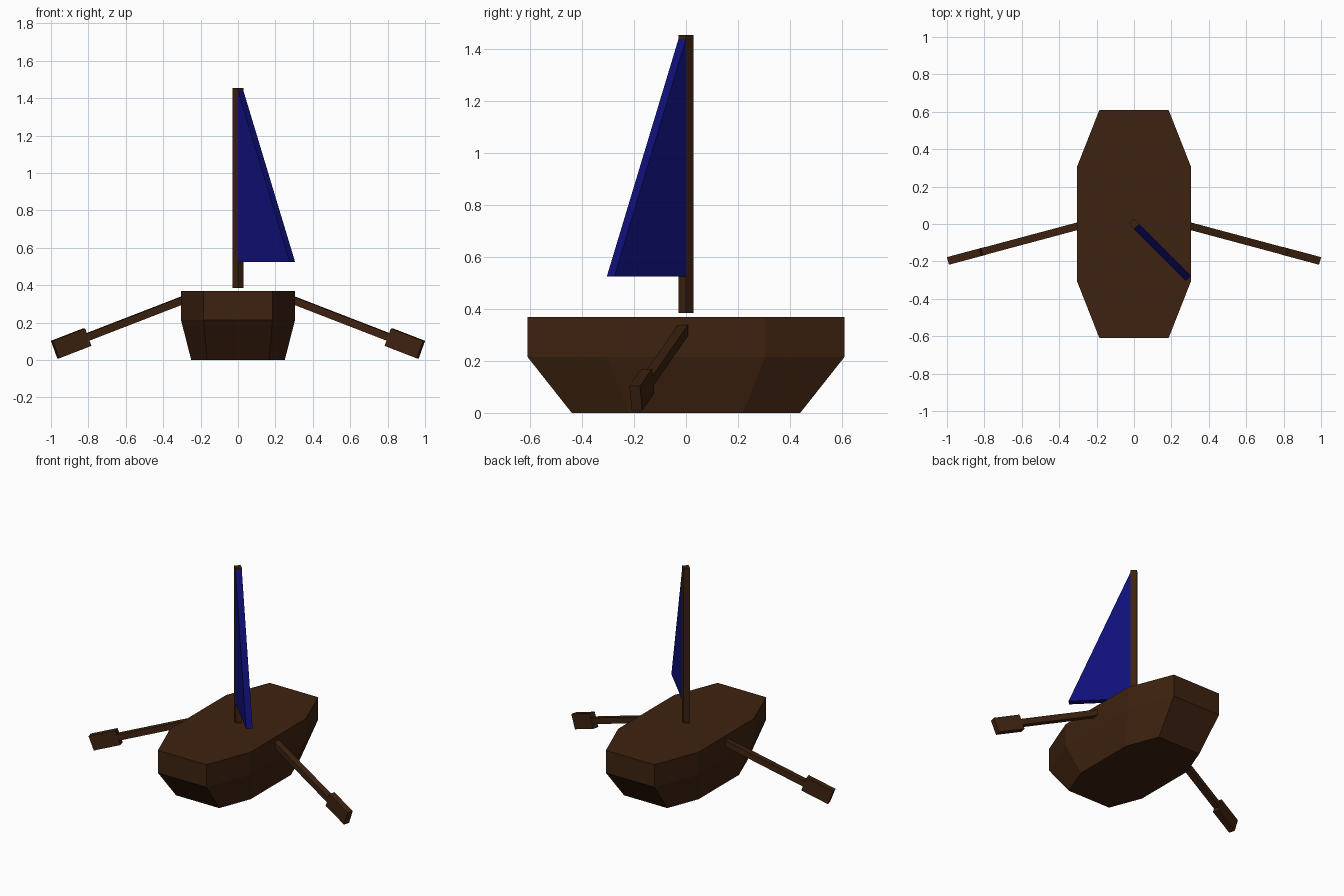
import bpy, bmesh, math
from mathutils import Matrix, Vector

if "Cube" in bpy.data.objects:
    bpy.data.objects.remove(bpy.data.objects["Cube"])


def material(name, rgb):
    m = bpy.data.materials.new(name)
    m.diffuse_color = (*rgb, 1)
    m.use_nodes = True
    m.node_tree.nodes["Principled BSDF"].inputs["Base Color"].default_value = m.diffuse_color
    return m


wood = material("dark_wood", (0.047, 0.016, 0.005))
cloth = material("navy_cloth", (0.005, 0.005, 0.19))


def loft(name, rings, mat):
    """Join equal-sized rings of points with quads and cap both ends."""
    bm = bmesh.new()
    loops = [[bm.verts.new(p) for p in ring] for ring in rings]
    n = len(loops[0])
    for a, b in zip(loops, loops[1:]):
        for i in range(n):
            j = (i + 1) % n
            bm.faces.new((a[i], a[j], b[j], b[i]))
    bm.faces.new(loops[0][::-1])
    bm.faces.new(loops[-1])
    bmesh.ops.recalc_face_normals(bm, faces=bm.faces)
    me = bpy.data.meshes.new(name)
    bm.to_mesh(me)
    bm.free()
    me.materials.append(mat)
    ob = bpy.data.objects.new(name, me)
    bpy.context.collection.objects.link(ob)
    return ob


def octagon(wide, side_y, narrow, end_y, z):
    q = [(wide, -side_y), (wide, side_y), (narrow, end_y), (-narrow, end_y)]
    return [(x, y, z) for x, y in q + [(-x, -y) for x, y in q]]


def square_ring(x, hy, hz):
    return [(x, -hy, -hz), (x, hy, -hz), (x, hy, hz), (x, -hy, hz)]


# Hull: straight upper band over a tapered bottom
loft("hull", [octagon(0.25, 0.22, 0.165, 0.44, 0),
              octagon(0.305, 0.305, 0.185, 0.61, 0.215),
              octagon(0.305, 0.305, 0.185, 0.61, 0.37)], wood)

# Mast: square post turned 45 degrees
r = 0.029
loft("mast", [[(r, 0, z), (0, r, z), (-r, 0, z), (0, -r, z)]
              for z in (0.385, 1.455)], wood)

# Sail: triangular slab running diagonally from the mast
h = 0.0205
profile = [(0.0205, 0.525), (0.411, 0.525), (0.0205, 1.44)]
sail = loft("sail", [[(d, s, z) for d, z in profile] for s in (-h, h)], cloth)
sail.data.transform(Matrix.Rotation(math.radians(-45), 4, 'Z'))

# Oars: shaft and blade, angled down and towards the front, on both sides
tip = Vector((0.978, -0.193, 0.056))
tilt = (Matrix.Translation(tip) @ Matrix.Rotation(math.radians(-15), 4, 'Z')
        @ Matrix.Rotation(math.radians(20.5), 4, 'Y'))
for side, sx in (("right", 1), ("left", -1)):
    parts = (("oar_shaft", -0.76, -0.18, 0.02, 0.02),
             ("oar_blade", -0.19, 0.0, 0.021, 0.05))
    for part, x0, x1, hy, hz in parts:
        ob = loft(f"{side}_{part}",
                  [square_ring(x0, hy, hz), square_ring(x1, hy, hz)], wood)
        ob.data.transform(tilt)
        if sx < 0:
            ob.data.transform(Matrix.Scale(-1, 4, (1, 0, 0)))
            ob.data.flip_normals()
